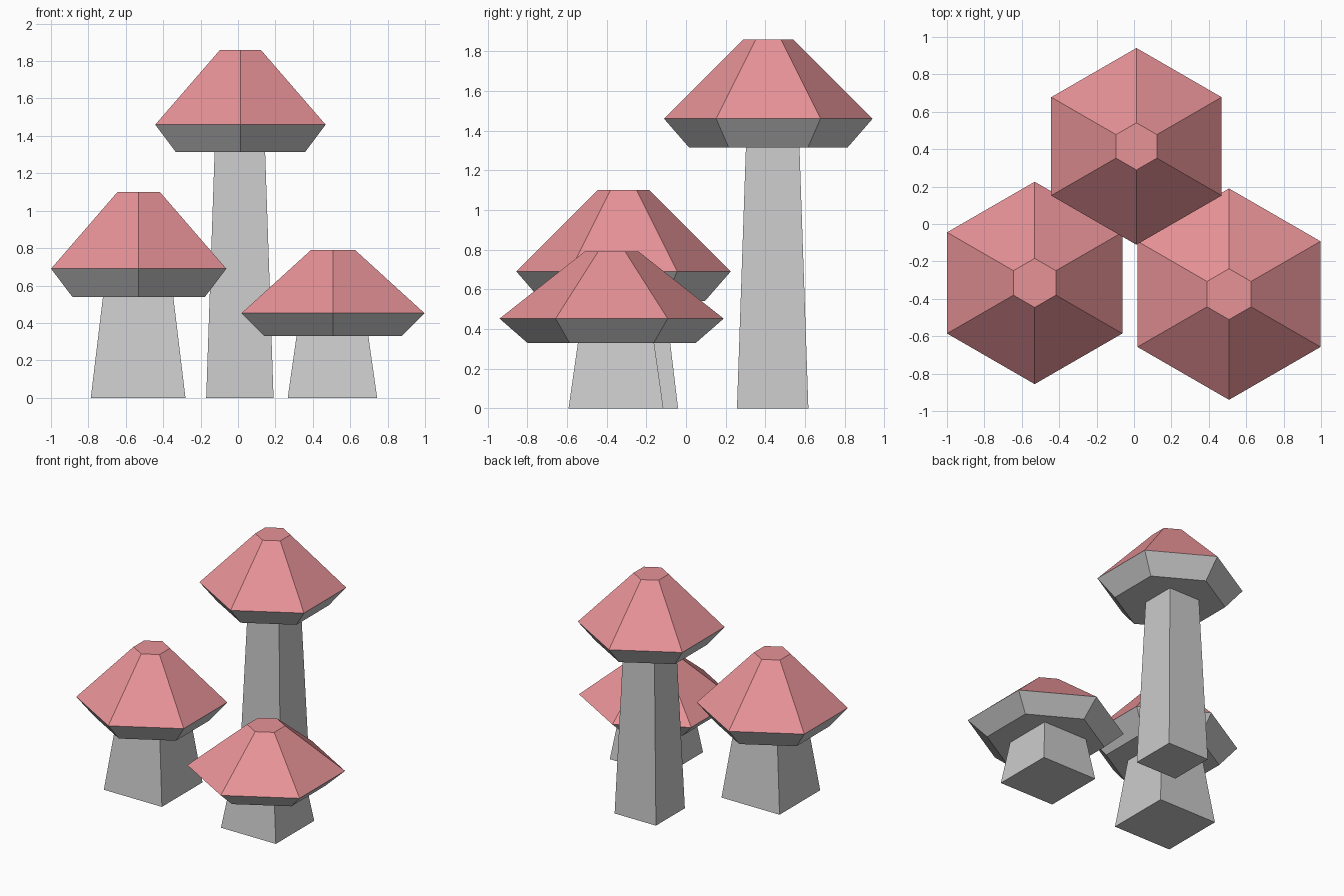
import bpy, bmesh
from math import sin, cos, pi

if "Cube" in bpy.data.objects:
    bpy.data.objects.remove(bpy.data.objects["Cube"])

red = bpy.data.materials.new("cap_red")
red.diffuse_color = (0.80, 0.29, 0.31, 1)
red.use_nodes = True
red.node_tree.nodes["Principled BSDF"].inputs["Base Color"].default_value = red.diffuse_color


def frustum(name, sides, x, y, rings, cap_bottom, cap_top, material=None):
    """Stack of (radius, z) rings with flat faces between them."""
    turn = pi / 2 if sides == 6 else pi / 4
    bm = bmesh.new()
    loops = []
    for r, z in rings:
        loops.append([bm.verts.new((x + r * cos(turn + 2 * pi * i / sides),
                                    y + r * sin(turn + 2 * pi * i / sides), z))
                      for i in range(sides)])
    for lo, hi in zip(loops, loops[1:]):
        for i in range(sides):
            j = (i + 1) % sides
            bm.faces.new((lo[i], lo[j], hi[j], hi[i]))
    if cap_bottom:
        bm.faces.new(loops[0][::-1])
    if cap_top:
        bm.faces.new(loops[-1])
    mesh = bpy.data.meshes.new(name)
    bm.to_mesh(mesh)
    bm.free()
    if material:
        mesh.materials.append(material)
    obj = bpy.data.objects.new(name, mesh)
    bpy.context.collection.objects.link(obj)


def mushroom(name, x, y, under, rim, top, foot, neck):
    # Square tapered stem, set slightly behind the cap centre
    s = 2 ** 0.5
    frustum(name + "_stem", 4, x - 0.003, y + 0.022,
            [(foot * s, 0), (neck * s, under[1])], True, False)
    # Grey underside and red hexagonal cap
    frustum(name + "_underside", 6, x, y, [under, rim], True, False)
    frustum(name + "_cap", 6, x, y, [rim, top], False, True, red)


mushroom("tall", 0.013, 0.415, (0.40, 1.315), (0.526, 1.46), (0.126, 1.86), 0.18, 0.135)
mushroom("middle", -0.531, -0.315, (0.41, 0.54), (0.541, 0.69), (0.131, 1.10), 0.253, 0.188)
mushroom("short", 0.508, -0.375, (0.425, 0.33), (0.565, 0.452), (0.136, 0.79), 0.239, 0.192)
